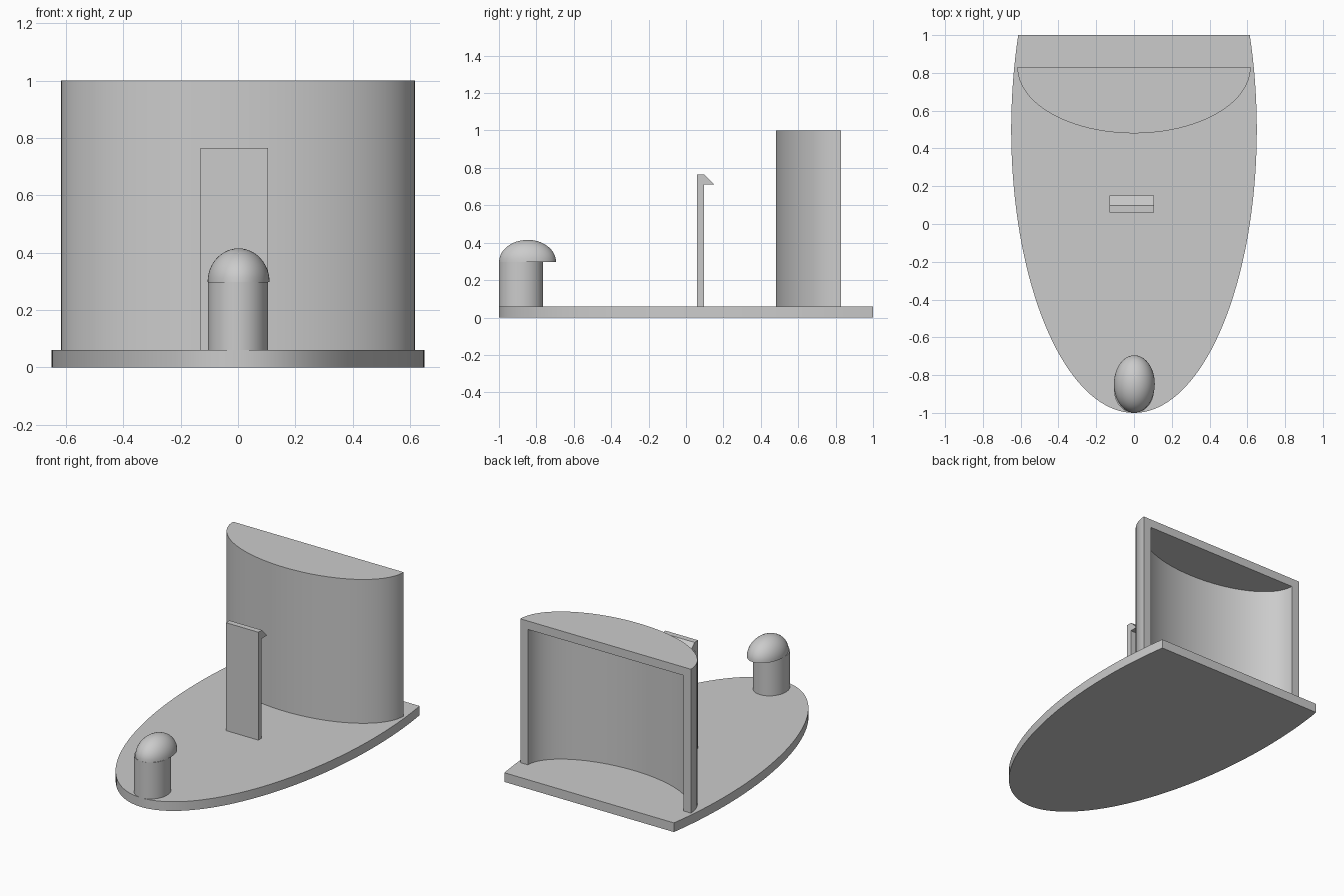
import bpy, bmesh, math
from mathutils import Vector

cube = bpy.data.objects.get("Cube")
if cube:
    bpy.data.objects.remove(cube, do_unlink=True)

grey = bpy.data.materials.new("plain grey")
grey.use_nodes = True
grey.diffuse_color = (0.6, 0.6, 0.6, 1)
grey.node_tree.nodes["Principled BSDF"].inputs["Base Color"].default_value = (0.6, 0.6, 0.6, 1)


def arc(cy, rx, ry, start, end, steps):
    """Points along an ellipse centred on x = 0, angles in radians."""
    angles = [start + (end - start) * i / steps for i in range(steps + 1)]
    return [(rx * math.cos(a), cy + ry * math.sin(a)) for a in angles]


def finish(name, bm, smooth=True):
    bmesh.ops.recalc_face_normals(bm, faces=bm.faces)
    mesh = bpy.data.meshes.new(name)
    bm.to_mesh(mesh)
    bm.free()
    mesh.materials.append(grey)
    obj = bpy.data.objects.new(name, mesh)
    bpy.context.collection.objects.link(obj)
    if smooth:
        bpy.ops.object.select_all(action='DESELECT')
        obj.select_set(True)
        bpy.context.view_layer.objects.active = obj
        bpy.ops.object.shade_smooth_by_angle(angle=math.radians(30))
    return obj


def prism(name, points, depth, smooth=True):
    """Closed outline of 3D points swept along a depth vector."""
    bm = bmesh.new()
    face = bm.faces.new([bm.verts.new(p) for p in points])
    swept = bmesh.ops.extrude_face_region(bm, geom=[face], use_keep_orig=True)
    verts = [g for g in swept["geom"] if isinstance(g, bmesh.types.BMVert)]
    bmesh.ops.translate(bm, verts=verts, vec=Vector(depth))
    return finish(name, bm, smooth)


def upright(name, outline, z0, z1):
    return prism(name, [(x, y, z0) for x, y in outline], (0, 0, z1 - z0))


# Base plate: long ellipse cut straight across the back
BASE_TOP = 0.06
cut = math.asin((1 - 0.5) / 1.5)
upright("base_plate", arc(0.5, 0.65, 1.5, math.pi - cut, 2 * math.pi + cut, 96), 0, BASE_TOP)

# Housing: curved wall, open at the back, closed by a lid
BACK, WALL, TOP = 0.83, 0.055, 1.0
outer = arc(BACK, 0.617, 0.35, math.pi, 2 * math.pi, 48)
inner = arc(BACK, 0.617 - WALL, 0.35 - WALL, 2 * math.pi, math.pi, 48)
upright("housing_wall", outer + inner, BASE_TOP, TOP - WALL)
upright("housing_lid", outer, TOP - WALL, TOP)

# Clip: thin upright with a wedge hook facing back
clip = [(0.06, BASE_TOP), (0.095, BASE_TOP), (0.095, 0.71),
        (0.152, 0.71), (0.097, 0.765), (0.06, 0.765)]
prism("clip", [(-0.13, y, z) for y, z in clip], (0.235, 0, 0), smooth=False)

# Peg: short round post
post = arc(-0.882, 0.105, 0.118, 0, 2 * math.pi, 48)[:-1]
upright("peg_post", post, BASE_TOP, 0.298)

# Peg cap: half ellipsoid, flat underneath
bm = bmesh.new()
bmesh.ops.create_uvsphere(bm, u_segments=48, v_segments=24, radius=1)
bmesh.ops.bisect_plane(bm, geom=bm.verts[:] + bm.edges[:] + bm.faces[:], dist=1e-4,
                       plane_co=(0, 0, 0), plane_no=(0, 0, 1), clear_inner=True)
bmesh.ops.holes_fill(bm, edges=[e for e in bm.edges if e.is_boundary], sides=0)
bmesh.ops.scale(bm, vec=(0.108, 0.152, 0.117), verts=bm.verts)
bmesh.ops.translate(bm, vec=(0.002, -0.847, 0.298), verts=bm.verts)
finish("peg_cap", bm)
